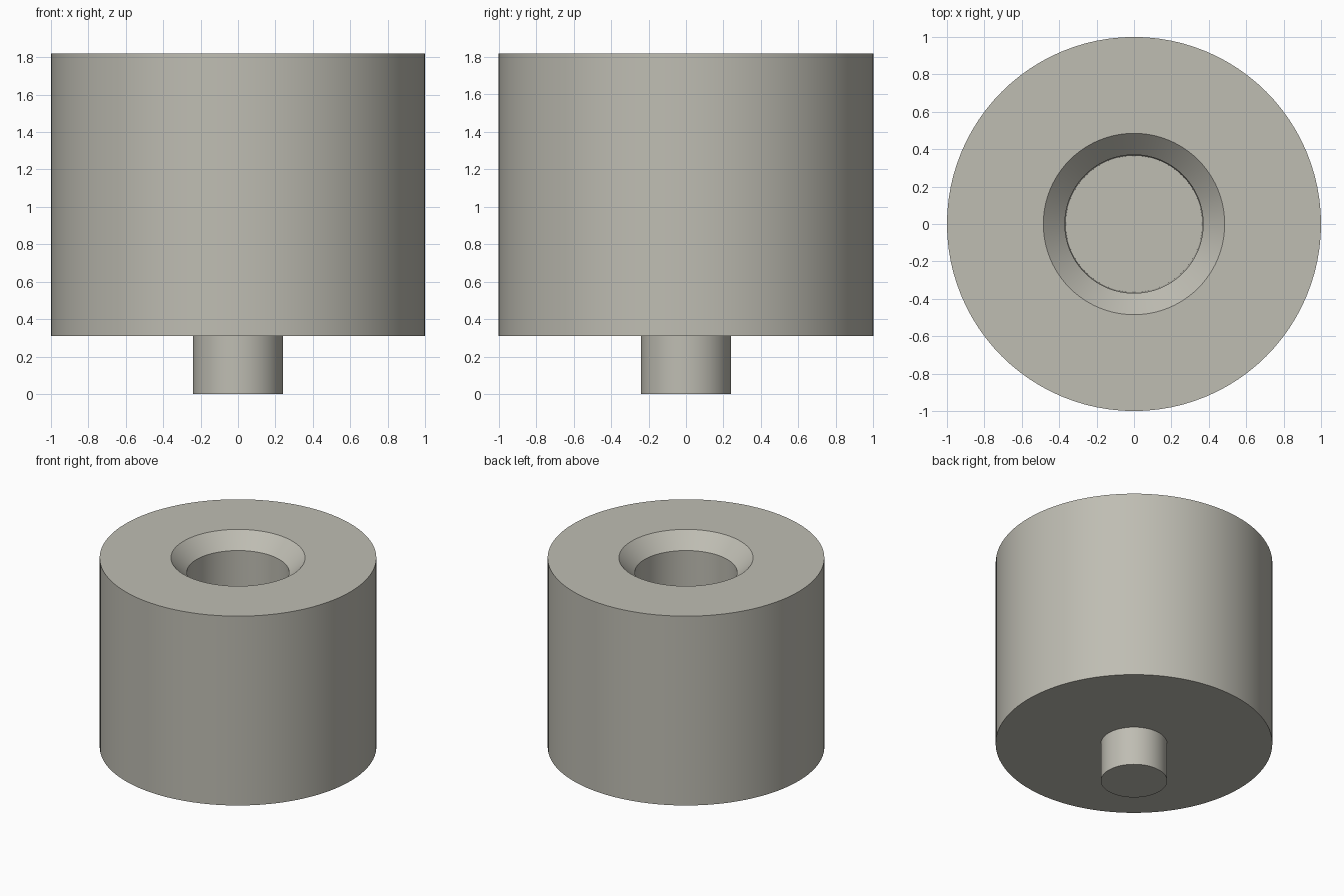
import bpy
import bmesh
import math
from mathutils import Matrix, Vector

default = bpy.data.objects.get("Cube")
if default:
    bpy.data.objects.remove(default, do_unlink=True)

SEGMENTS = 96

# Single warm grey material
color = (0.52, 0.51, 0.45, 1.0)
grey = bpy.data.materials.new("warm_grey")
grey.use_nodes = True
grey.diffuse_color = color
grey.node_tree.nodes["Principled BSDF"].inputs["Base Color"].default_value = color


def lathe(name, profile):
    """Spin an (r, z) profile, running from axis to axis, around z."""
    bm = bmesh.new()
    verts = [bm.verts.new((r, 0, z)) for r, z in profile]
    edges = [bm.edges.new(pair) for pair in zip(verts, verts[1:])]
    bmesh.ops.spin(bm, geom=verts + edges, cent=(0, 0, 0), axis=(0, 0, 1),
                   angle=math.tau, steps=SEGMENTS, use_duplicate=False)
    bmesh.ops.remove_doubles(bm, verts=bm.verts, dist=0.0005)
    bmesh.ops.recalc_face_normals(bm, faces=bm.faces)
    mesh = bpy.data.meshes.new(name)
    bm.to_mesh(mesh)
    bm.free()
    mesh.materials.append(grey)
    obj = bpy.data.objects.new(name, mesh)
    bpy.context.collection.objects.link(obj)
    bpy.ops.object.select_all(action='DESELECT')
    obj.select_set(True)
    bpy.context.view_layer.objects.active = obj
    bpy.ops.object.shade_smooth_by_angle(angle=math.radians(30))
    return obj


# Drum with a chamfered blind bore, and a solid pin stepping out underneath
lathe("drum_with_pin", [
    (0, 0), (0.24, 0), (0.24, 0.31),          # pin
    (1, 0.31), (1, 1.82),                     # drum
    (0.485, 1.82), (0.37, 1.705),             # chamfered mouth
    (0.365, 0.90), (0, 0.90),                 # bore and floor
])
